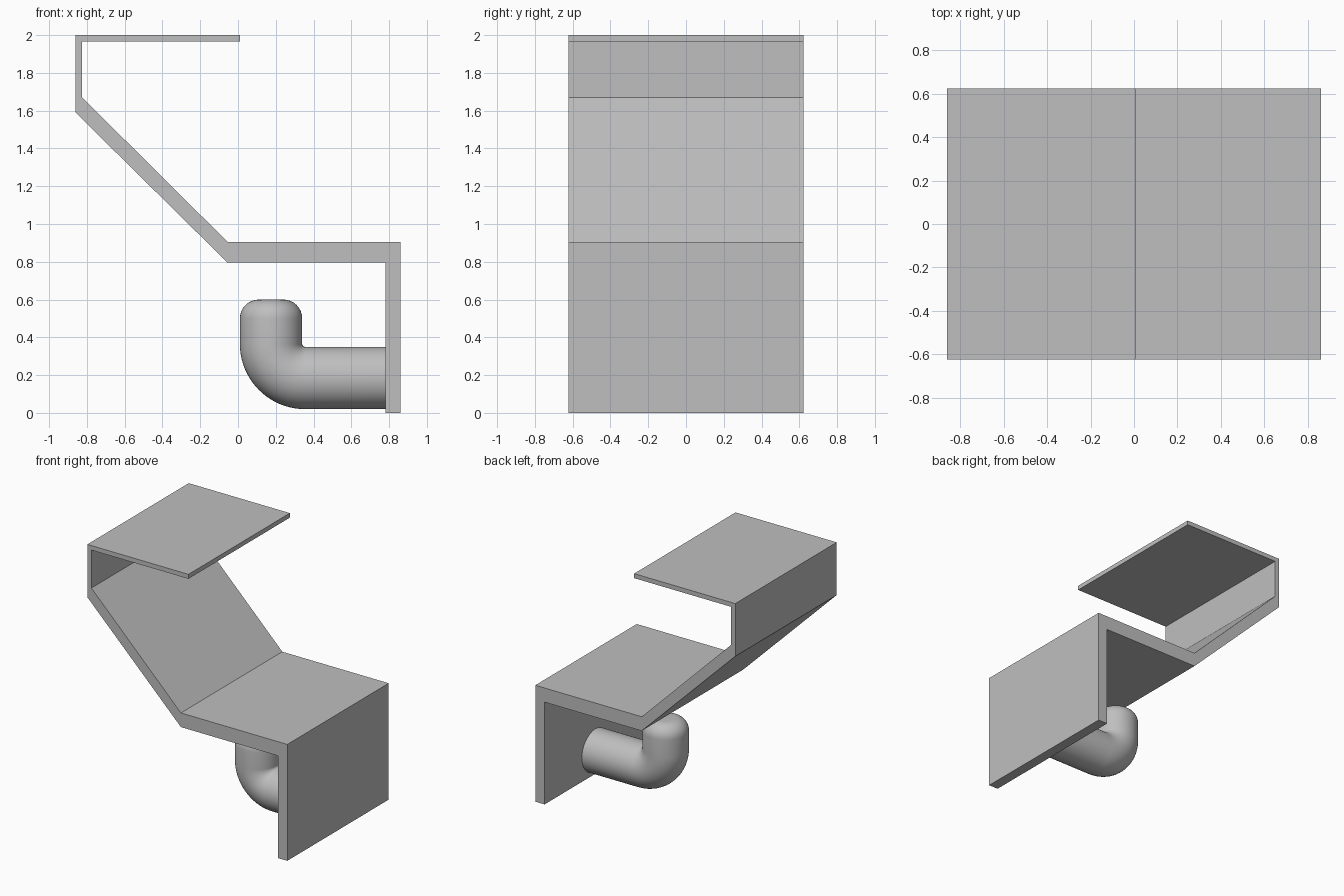
import bpy
import bmesh
from math import sin, cos, pi, radians
from mathutils import Vector

cube = bpy.data.objects.get("Cube")
if cube:
    bpy.data.objects.remove(cube, do_unlink=True)

grey = bpy.data.materials.new("neutral_grey")
grey.use_nodes = True
colour = (0.52, 0.52, 0.52, 1)
grey.diffuse_color = colour
grey.node_tree.nodes["Principled BSDF"].inputs["Base Color"].default_value = colour


def make_object(name, bm):
    bmesh.ops.recalc_face_normals(bm, faces=bm.faces[:])
    mesh = bpy.data.meshes.new(name)
    bm.to_mesh(mesh)
    bm.free()
    mesh.materials.append(grey)
    obj = bpy.data.objects.new(name, mesh)
    bpy.context.collection.objects.link(obj)
    return obj


# Bent bracket: one folded profile extruded through the depth
HALF_DEPTH = 0.623
profile = [
    (0.01, 2.0), (-0.86, 2.0), (-0.86, 1.59), (-0.055, 0.795),
    (0.78, 0.795), (0.78, 0), (0.86, 0), (0.86, 0.905),
    (-0.055, 0.905), (-0.825, 1.67), (-0.825, 1.965), (0.01, 1.965),
]
bm = bmesh.new()
face = bm.faces.new([bm.verts.new((x, -HALF_DEPTH, z)) for x, z in profile])
extruded = bmesh.ops.extrude_face_region(bm, geom=[face], use_keep_orig=True)
moved = [v for v in extruded["geom"] if isinstance(v, bmesh.types.BMVert)]
bmesh.ops.translate(bm, verts=moved, vec=(0, 2 * HALF_DEPTH, 0))
make_object("bent_bracket", bm)

# Hook: round bar swept along an elbow, with a rounded tip
SIDES, BEND_STEPS, TIP_STEPS = 48, 20, 8
RADIUS, BEND, FILLET = 0.165, 0.18, 0.1
bend_centre = Vector((0.355, 0, 0.365))

# Each section is a centre, an outward direction and a radius
sections = [(Vector((0.785, 0, 0.185)), Vector((0, 0, -1)), RADIUS)]
for i in range(BEND_STEPS + 1):
    a = pi / 2 * i / BEND_STEPS
    out = Vector((-sin(a), 0, -cos(a)))
    sections.append((bend_centre + BEND * out, out, RADIUS))
for i in range(TIP_STEPS + 1):
    a = pi / 2 * i / TIP_STEPS
    centre = Vector((bend_centre.x - BEND, 0, 0.5 + FILLET * sin(a)))
    sections.append((centre, Vector((-1, 0, 0)), RADIUS - FILLET + FILLET * cos(a)))

bm = bmesh.new()
across = Vector((0, 1, 0))
rings = []
for centre, out, r in sections:
    angles = [2 * pi * k / SIDES for k in range(SIDES)]
    rings.append([bm.verts.new(centre + r * (cos(t) * out + sin(t) * across))
                  for t in angles])
for low, high in zip(rings, rings[1:]):
    for k in range(SIDES):
        n = (k + 1) % SIDES
        bm.faces.new((low[k], low[n], high[n], high[k]))
bm.faces.new(rings[0])
bm.faces.new(rings[-1])
hook = make_object("hook", bm)

bpy.ops.object.select_all(action='DESELECT')
hook.select_set(True)
bpy.context.view_layer.objects.active = hook
bpy.ops.object.shade_smooth_by_angle(angle=radians(35))
